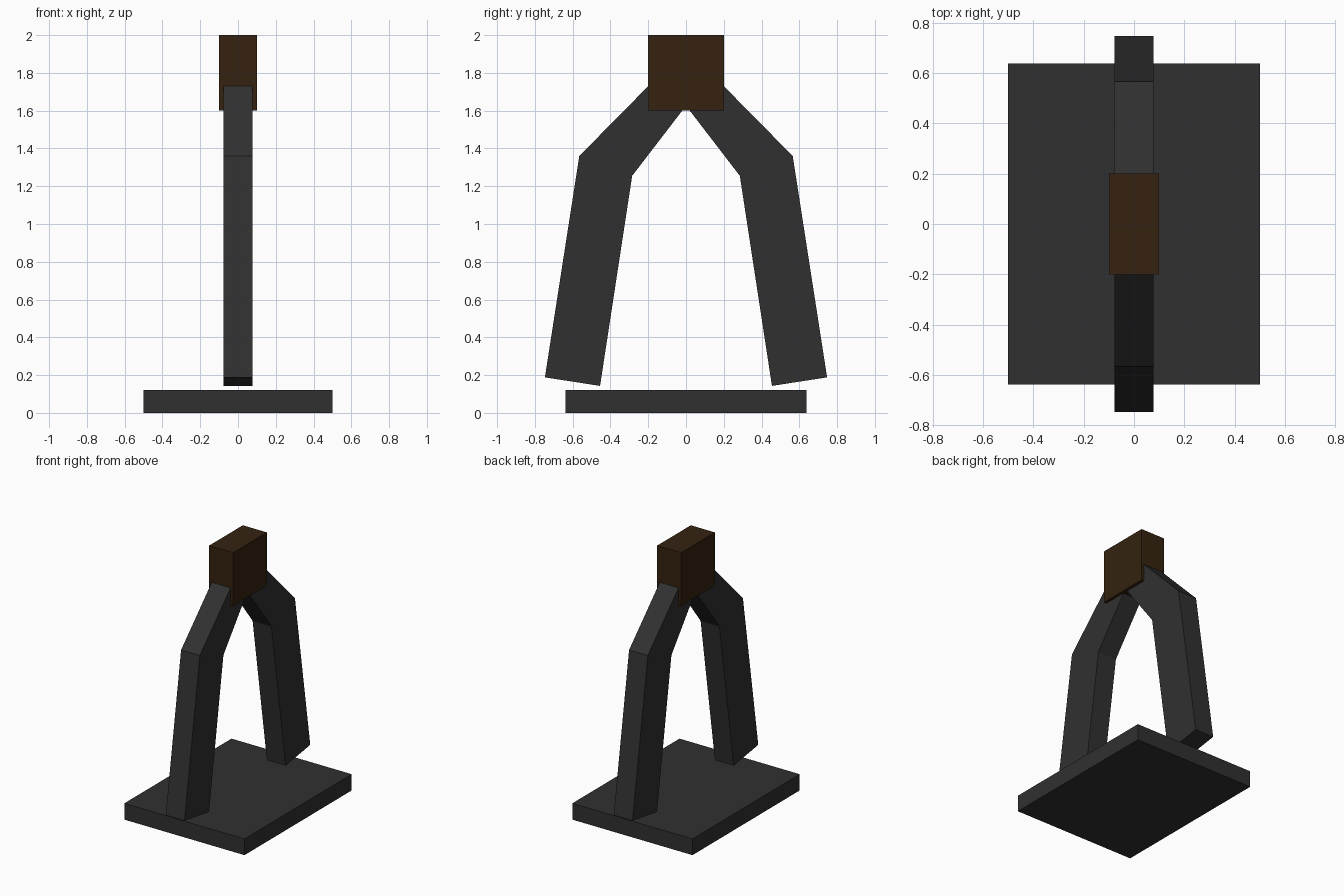
import bpy, bmesh

if "Cube" in bpy.data.objects:
    bpy.data.objects.remove(bpy.data.objects["Cube"])


def material(name, rgb):
    m = bpy.data.materials.new(name)
    m.diffuse_color = (*rgb, 1)
    m.use_nodes = True
    m.node_tree.nodes["Principled BSDF"].inputs["Base Color"].default_value = m.diffuse_color
    return m


dark_grey = material("dark grey", (0.030, 0.030, 0.030))
dark_brown = material("dark brown", (0.035, 0.0165, 0.005))


def extrude_profile(name, profile, half_width, mat):
    """Extrude a closed (y, z) profile symmetrically along x."""
    bm = bmesh.new()
    face = bm.faces.new([bm.verts.new((-half_width, y, z)) for y, z in profile])
    ext = bmesh.ops.extrude_face_region(bm, geom=[face])
    verts = [v for v in ext["geom"] if isinstance(v, bmesh.types.BMVert)]
    bmesh.ops.translate(bm, verts=verts, vec=(2 * half_width, 0, 0))
    bmesh.ops.recalc_face_normals(bm, faces=bm.faces[:])
    mesh = bpy.data.meshes.new(name)
    bm.to_mesh(mesh)
    bm.free()
    mesh.materials.append(mat)
    obj = bpy.data.objects.new(name, mesh)
    bpy.context.collection.objects.link(obj)
    return obj


def rect(y, z0, z1):
    return [(-y, z0), (y, z0), (y, z1), (-y, z1)]


# Flat foot plate and the block at the top
extrude_profile("base_plate", rect(0.637, 0, 0.122), 0.5, dark_grey)
extrude_profile("top_block", rect(0.2, 1.6, 2.0), 0.1, dark_brown)

# Bent legs, front and back, with their upper ends inside the block
leg = [(0.01, 1.613), (0.285, 1.255), (0.455, 0.143), (0.747, 0.188),
       (0.565, 1.36), (0.2, 1.73), (0.12, 1.81)]
for name, side in (("front_leg", -1), ("back_leg", 1)):
    extrude_profile(name, [(side * y, z) for y, z in leg], 0.078, dark_grey)
